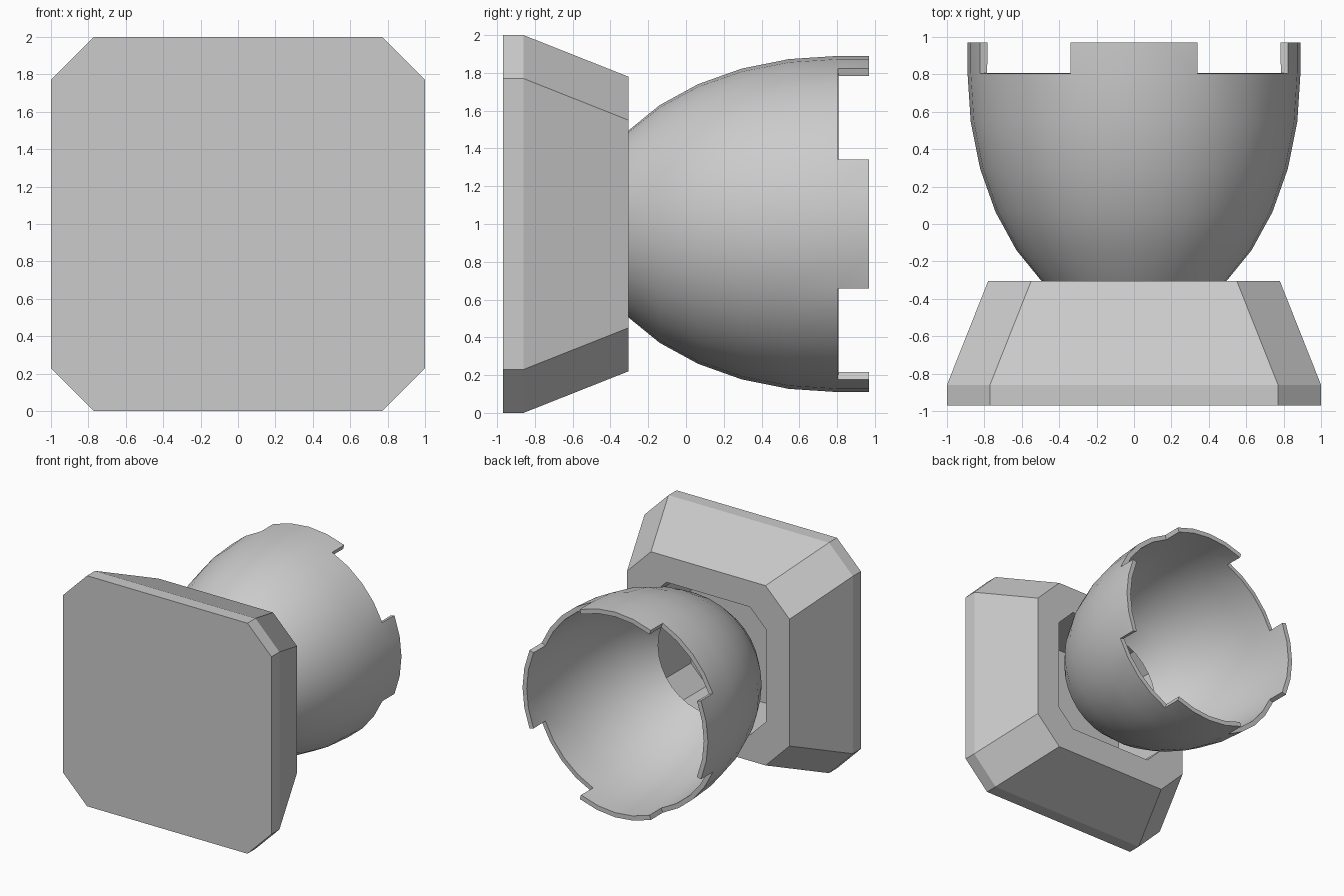
import bpy, bmesh, math

if "Cube" in bpy.data.objects:
    bpy.data.objects.remove(bpy.data.objects["Cube"])


def finish(bm, name):
    mesh = bpy.data.meshes.new(name)
    bm.to_mesh(mesh)
    bm.free()
    obj = bpy.data.objects.new(name, mesh)
    bpy.context.collection.objects.link(obj)
    return obj


def octagon(bm, y, half, flat):
    # square ring with cut corners, facing along y
    pts = [(half, -flat), (half, flat), (flat, half), (-flat, half),
           (-half, flat), (-half, -flat), (-flat, -half), (flat, -half)]
    return [bm.verts.new((x, y, 1 + z)) for x, z in pts]


# Base block: straight front plate, tapered body, hollow octagonal socket at the back
bm = bmesh.new()
rings = [octagon(bm, *r) for r in ((-0.97, 1.0, 0.77), (-0.86, 1.0, 0.77),
                                   (-0.305, 0.78, 0.55), (-0.305, 0.555, 0.40),
                                   (-0.86, 0.555, 0.40))]
for a, b in zip(rings, rings[1:]):
    for i in range(8):
        j = (i + 1) % 8
        bm.faces.new((a[i], a[j], b[j], b[i]))
bm.faces.new(rings[0])
bm.faces.new(rings[-1])
bmesh.ops.recalc_face_normals(bm, faces=bm.faces)
finish(bm, "base_block")

# Cup: open elliptical shell, with four tabs on the rim
SEG = 32
R, LENGTH, RIM, TIP = 0.89, 1.335, 0.805, 0.97
profile = []
for k in range(5, -1, -1):
    t = math.radians(11.25 * k)
    profile.append((R * math.cos(t), RIM - LENGTH * math.sin(t)))
profile.append((R, TIP))

bm = bmesh.new()
grid = []
for r, y in profile:
    grid.append([bm.verts.new((r * math.cos(2 * math.pi * i / SEG), y,
                               1 + r * math.sin(2 * math.pi * i / SEG)))
                 for i in range(SEG)])
for row in range(len(grid) - 1):
    lo, hi = grid[row], grid[row + 1]
    for i in range(SEG):
        # the last row keeps only the tabs: 45 degrees each, centred on the axes
        if row == len(grid) - 2 and (i + 2) % 8 >= 4:
            continue
        j = (i + 1) % SEG
        bm.faces.new((lo[i], hi[i], hi[j], lo[j]))
bmesh.ops.delete(bm, geom=[v for v in bm.verts if not v.link_faces], context='VERTS')
cup = finish(bm, "cup_shell")
wall = cup.modifiers.new("wall", 'SOLIDIFY')
wall.thickness = 0.04
wall.offset = -1

bpy.context.view_layer.objects.active = cup
cup.select_set(True)
bpy.ops.object.modifier_apply(modifier="wall")
bpy.ops.object.shade_smooth_by_angle(angle=math.radians(30))
